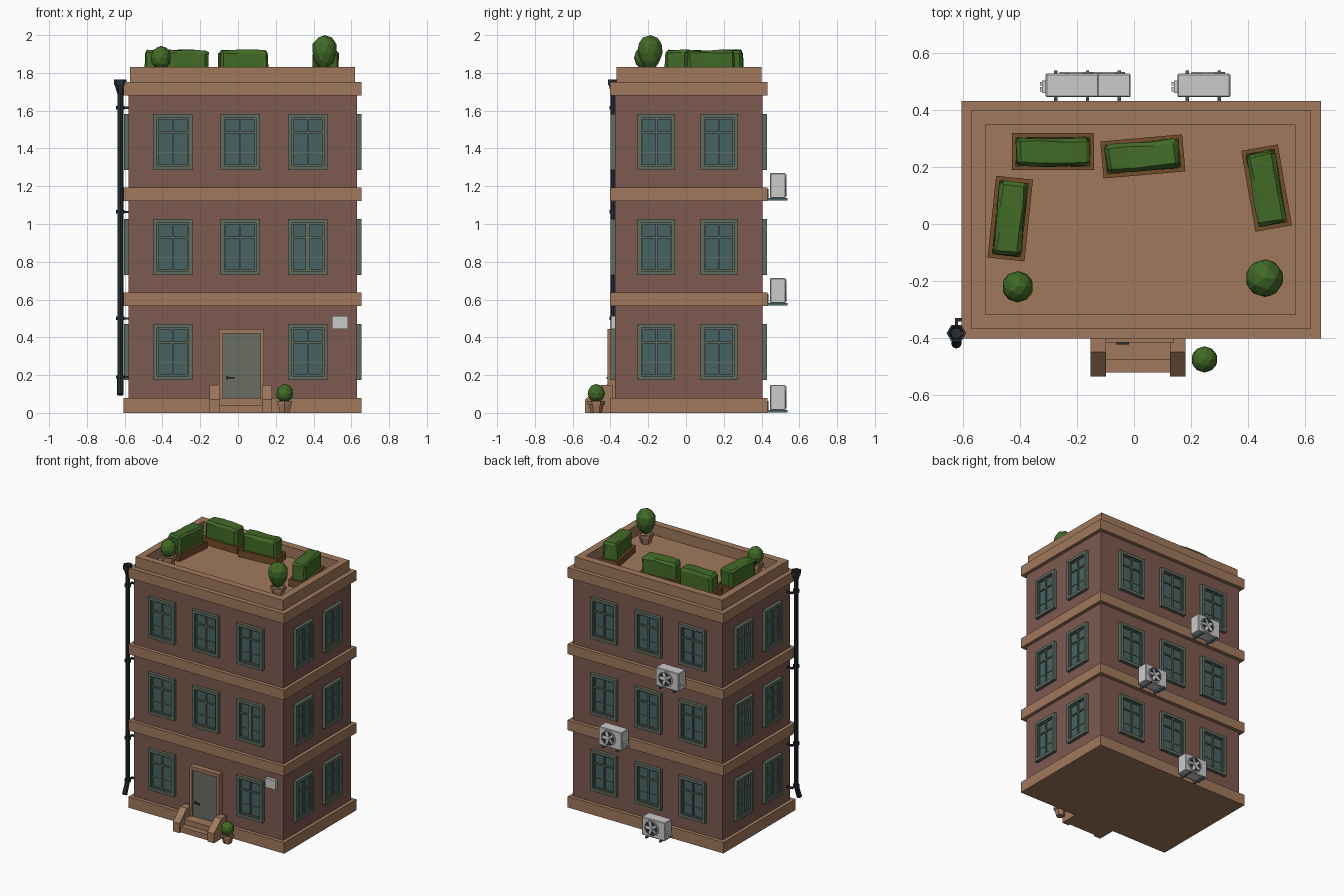
import bpy, bmesh, math, random
from mathutils import Matrix, Vector

if "Cube" in bpy.data.objects:
    bpy.data.objects.remove(bpy.data.objects["Cube"])
random.seed(4)


def mat(name, r, g, b):
    m = bpy.data.materials.new(name)
    m.diffuse_color = (r, g, b, 1)
    m.use_nodes = True
    m.node_tree.nodes["Principled BSDF"].inputs["Base Color"].default_value = m.diffuse_color
    return m


WALL = mat("brick", .205, .10, .08)
TRIM = mat("trim", .355, .19, .11)
GLASS = mat("glass", .065, .125, .125)
FRAME = mat("window_paint", .115, .15, .115)
DOOR = mat("door_paint", .14, .155, .12)
WOOD = mat("wood", .17, .075, .025)
SOIL = mat("soil", .05, .03, .015)
LEAF = mat("leaf", .055, .145, .02)
IRON = mat("iron", .02, .028, .032)
STEEL = mat("bracket_steel", .07, .13, .14)


def add_box(bm, x0, x1, y0, y1, z0, z1):
    m = Matrix.Translation(((x0 + x1) / 2, (y0 + y1) / 2, (z0 + z1) / 2)) @ \
        Matrix.Diagonal((x1 - x0, y1 - y0, z1 - z0, 1))
    return bmesh.ops.create_cube(bm, size=1, matrix=m)["verts"]


def to_mesh(bm, name, material):
    bmesh.ops.recalc_face_normals(bm, faces=bm.faces)
    me = bpy.data.meshes.new(name)
    bm.to_mesh(me)
    bm.free()
    if material:
        me.materials.append(material)
    return me


def place(name, me, loc=(0, 0, 0), rz=0, rx=0):
    o = bpy.data.objects.new(name, me)
    o.location, o.rotation_euler = loc, (rx, 0, rz)
    bpy.context.collection.objects.link(o)
    return o


def box_mesh(name, material, *dims):
    bm = bmesh.new()
    for d in dims:
        add_box(bm, *d)
    return to_mesh(bm, name, material)


def boxes(name, material, *dims):
    return place(name, box_mesh(name, material, *dims))


def ring_boxes(w, h, t, y0, y1):
    """Four boxes framing a w x h rectangle centred in the xz plane."""
    a, b = w / 2, h / 2
    return [(-a, -a + t, y0, y1, -b, b), (a - t, a, y0, y1, -b, b),
            (-a + t, a - t, y0, y1, b - t, b), (-a + t, a - t, y0, y1, -b, -b + t)]


def lathe(name, material, profile, n=8):
    bm = bmesh.new()
    vs = [bm.verts.new((r, 0, z)) for r, z in profile]
    es = [bm.edges.new(p) for p in zip(vs, vs[1:])]
    bmesh.ops.spin(bm, geom=vs + es, axis=(0, 0, 1), cent=(0, 0, 0),
                   angle=2 * math.pi, steps=n)
    bmesh.ops.remove_doubles(bm, verts=bm.verts, dist=1e-5)
    return to_mesh(bm, name, material)


# Walls, floor bands and parapet
boxes("walls", WALL, (-.58, .63, -.375, .405, .02, 1.74))
for i, (z0, z1) in enumerate([(0, .08), (.565, .638), (1.122, 1.194), (1.68, 1.753)]):
    boxes(f"band_{i}", TRIM, (-.605, .655, -.402, .432, z0, z1))
boxes("parapet", TRIM, (-.572, .62, -.367, -.317, 1.75, 1.83), (-.572, .62, .347, .4, 1.75, 1.83),
      (-.572, -.521, -.317, .347, 1.75, 1.83), (.567, .62, -.317, .347, 1.75, 1.83))

# Windows, modelled facing -y and shared by all walls
WH = .298


def window_meshes(w, bar):
    frame = box_mesh("window_frame", FRAME, *ring_boxes(w, WH, .021, -.024, 0),
                     *ring_boxes(w - .042, WH - .042, .008, -.014, 0),
                     (-bar, bar, -.014, 0, -.12, .12),
                     (-w / 2 + .02, w / 2 - .02, -.0135, 0, .046, .056),
                     (-w / 2 + .02, w / 2 - .02, -.009, 0, -.058, -.053))
    glass = box_mesh("window_glass", GLASS,
                     (-w / 2 + .02, w / 2 - .02, -.005, 0, -WH / 2 + .02, WH / 2 - .02))
    return frame, glass


wide, narrow, thick = window_meshes(.21, .005), window_meshes(.2, .005), window_meshes(.21, .012)
XS, YS = (-.345, .012, .37), (-.157, .176)
for f, z in enumerate((.322, .878, 1.434)):
    spots = [("front", wide, x, -.375, 0) for x in XS if f or abs(x) > .1]
    spots += [("back", wide, x, .405, math.pi) for x in XS]
    for y in YS:
        spots += [("right", narrow, .63, y, math.pi / 2), ("left", narrow, -.58, y, -math.pi / 2)]
    for side, kind, x, y, rz in spots:
        if side == "front" and f == 1 and x > .3:
            kind = thick
        place(f"{side}_window_frame", kind[0], (x, y, z), rz)
        place(f"{side}_window_glass", kind[1], (x, y, z), rz)

# Door, handle and house plate
boxes("door_frame", TRIM, (-.1, -.08, -.415, -.37, .07, .445), (.118, .138, -.415, -.37, .07, .445),
      (-.08, .118, -.415, -.37, .42, .445))
boxes("door", DOOR, (-.08, .118, -.404, -.37, .07, .42))
boxes("door_handle", IRON, (-.062, -.018, -.422, -.414, .182, .19), (-.062, -.052, -.416, -.4, .178, .194))
boxes("house_plate", None, (.497, .582, -.398, -.37, .443, .512))

# Steps with sloped side walls
boxes("steps", TRIM, (-.1, .13, -.477, -.39, 0, .08), (-.1, .13, -.52, -.39, 0, .04))
for x0 in (-.152, .127):
    bm = bmesh.new()
    prof = [(-.39, 0), (-.535, 0), (-.535, .07), (-.449, .148), (-.39, .148)]
    face = bm.faces.new([bm.verts.new((x0, y, z)) for y, z in prof])
    ext = bmesh.ops.extrude_face_region(bm, geom=[face])["geom"]
    bmesh.ops.translate(bm, vec=(.053, 0, 0), verts=[v for v in ext if isinstance(v, bmesh.types.BMVert)])
    place("step_side_wall", to_mesh(bm, "step_side_wall", TRIM))

# Drain pipe with hopper, clamps and angled outlet
PX, PY = -.623, -.383
place("drain_pipe", lathe("drain_pipe", IRON, [(0, .18), (.016, .18), (.016, 1.72), (0, 1.72)]), (PX, PY, 0))
place("drain_hopper", lathe("drain_hopper", IRON, [(.016, 1.69), (.03, 1.735), (.034, 1.735), (.034, 1.765),
      (.025, 1.765), (.02, 1.73), (0, 1.73)], 6), (PX, PY, 0))
place("drain_outlet", lathe("drain_outlet", IRON, [(0, -.1), (.018, -.1), (.016, .01), (0, .01)]),
      (PX, PY, .19), 0, -.38)
clamp = lathe("pipe_clamp", IRON, [(.016, -.009), (.023, -.009), (.023, .009), (.016, .009)])
for z in (.19, .5, 1.064, 1.615):
    place("pipe_clamp", clamp, (PX, PY, z))
    boxes("pipe_bracket", IRON, (PX - .005, PX + .005, PY + .018, -.33, z - .006, z + .006),
          (PX - .005, -.575, -.342, -.33, z - .006, z + .006))

# Air conditioners on the back wall, origin at their low left corner
bm = bmesh.new()
add_box(bm, 0, .186, .445, .527, .012, .145)
bmesh.ops.bevel(bm, geom=bm.edges[:], offset=.004, segments=1, affect='EDGES')
ac_body = to_mesh(bm, "ac_body", None)
ac_valve = box_mesh("ac_valve", None, (-.012, .002, .46, .503, .025, .065), (-.02, -.01, .465, .48, .03, .045),
                    (-.02, -.01, .485, .498, .03, .045))
ac_feet = box_mesh("ac_bracket", STEEL, *[b for x in (.035, .147) for b in (
    (x - .006, x + .006, .405, .538, 0, .012), (x - .006, x + .006, .405, .438, 0, .06))])
ac_disc = lathe("ac_fan_opening", IRON, [(0, .001), (.055, .001), (.055, -.004), (0, -.004)], 16)
ac_ring = lathe("ac_fan_ring", None, [(.052, 0), (.052, .006), (.059, .006), (.059, 0)], 16)
bm = bmesh.new()
for k in range(5):
    vs = add_box(bm, .008, .046, -.009, .009, .001, .003)
    bmesh.ops.transform(bm, verts=vs, matrix=Matrix.Rotation(k * math.tau / 5, 4, 'Z') @ Matrix.Rotation(.15, 4, 'X'))
bmesh.ops.create_cone(bm, cap_ends=True, segments=8, radius1=.013, radius2=.01, depth=.006,
                      matrix=Matrix.Translation((0, 0, .003)))
ac_fan = to_mesh(bm, "ac_fan", None)
for x, z in ((-.198, .003), (.152, .569), (-.31, 1.125)):
    for part in (ac_body, ac_valve, ac_feet):
        place(part.name, part, (x, 0, z))
    for part in (ac_disc, ac_ring, ac_fan):
        place(part.name, part, (x + .108, .527, z + .079), 0, -math.pi / 2)

# Roof planters with clipped hedges
planter = box_mesh("planter", WOOD, (-.144, .144, -.065, -.05, 0, .05), (-.144, .144, .05, .065, 0, .05),
                   (-.144, -.129, -.05, .05, 0, .05), (.129, .144, -.05, .05, 0, .05))
soil = box_mesh("planter_soil", SOIL, (-.13, .13, -.051, .051, 0, .035))
for x, y, deg in ((-.284, .254, 0), (.031, .237, 5), (.465, .126, -80), (-.434, .019, 84)):
    loc, rz = (x, y, 1.753), math.radians(deg)
    place("planter", planter, loc, rz)
    place("planter_soil", soil, loc, rz)
    bm = bmesh.new()
    add_box(bm, -.128, .128, -.05, .05, .02, .167)
    bmesh.ops.bevel(bm, geom=bm.edges[:], offset=.014, segments=1, affect='EDGES')
    for cut in (-.045, .045):
        bmesh.ops.bisect_plane(bm, geom=bm.verts[:] + bm.edges[:] + bm.faces[:],
                               plane_co=(cut, 0, 0), plane_no=(1, .2, 0))
    for v in bm.verts:
        v.co += Vector([random.uniform(-.005, .004) for _ in range(3)])
    place("hedge", to_mesh(bm, "hedge", LEAF), loc, rz)

# Potted bushes: x, y, floor, pot radius, pot height, bush radius, bush top, upward flare
for x, y, z, pr, ph, br, top, flare in ((-.408, -.22, 1.753, .056, .075, .055, .19, 0),
                                        (.458, -.19, 1.753, .056, .07, .066, .247, .22),
                                        (.247, -.475, 0, .046, .064, .046, .153, 0)):
    place("plant_pot", lathe("plant_pot", TRIM, [(0, 0), (pr * .65, 0), (pr * .85, ph * .7), (pr, ph * .7), (pr, ph),
          (pr * .8, ph), (pr * .75, ph * .8), (0, ph * .8)], 6), (x, y, z), math.pi / 6)
    low = ph * .85
    half = (top - low) / 2
    bm = bmesh.new()
    bmesh.ops.create_icosphere(bm, subdivisions=2, radius=1)
    for v in bm.verts:
        s = br * (1 + flare * v.co.z)
        v.co = (v.co.x * s, v.co.y * s, low + half + v.co.z * half)
    place("bush", to_mesh(bm, "bush", LEAF), (x, y, z))
